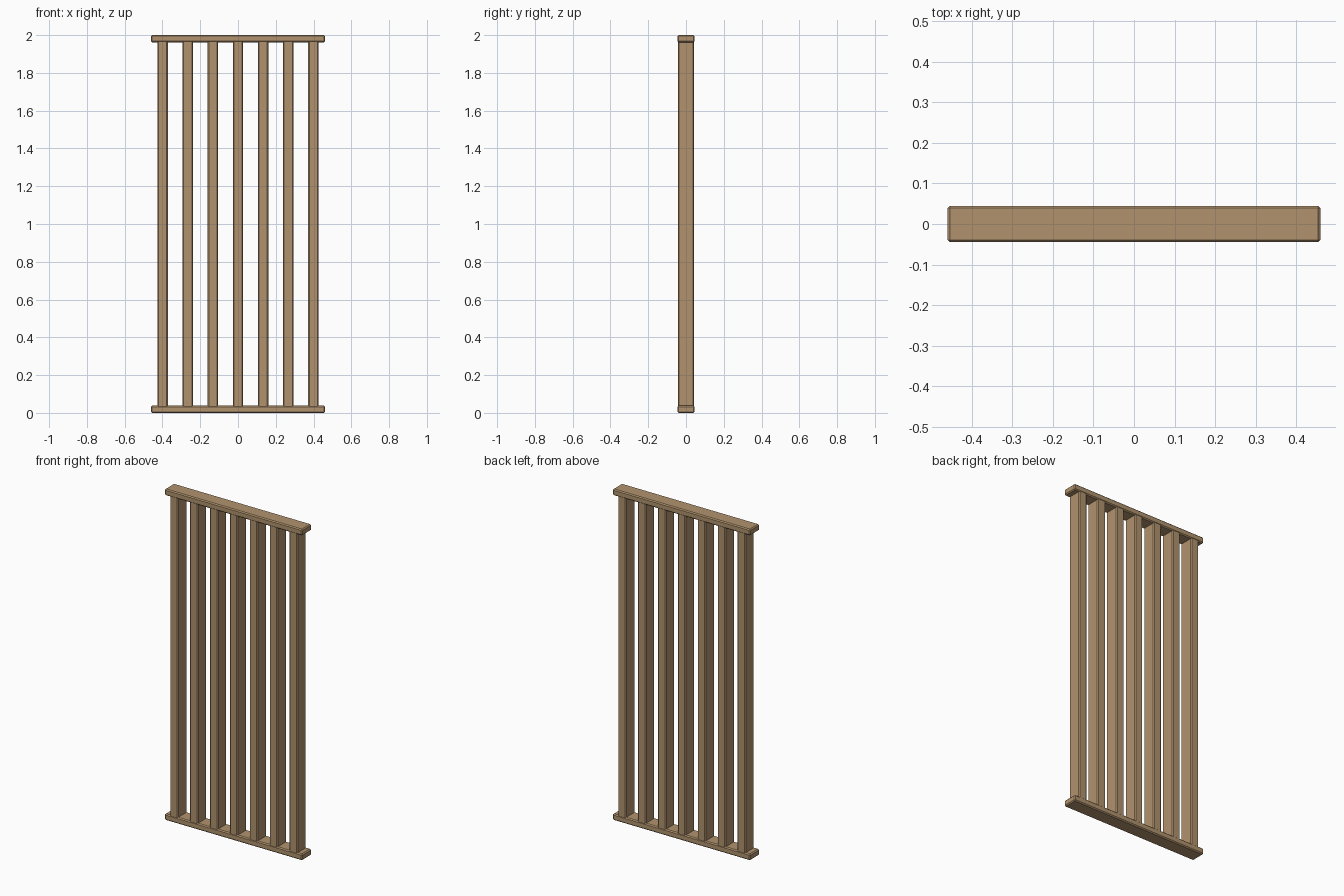
import bpy, bmesh

if "Cube" in bpy.data.objects:
    bpy.data.objects.remove(bpy.data.objects["Cube"])

wood = bpy.data.materials.new("wood")
wood.diffuse_color = (0.44, 0.29, 0.155, 1)
wood.use_nodes = True
wood.node_tree.nodes["Principled BSDF"].inputs["Base Color"].default_value = wood.diffuse_color


def board(name, size, centre, bevel=0.006):
    """Bevelled wooden board."""
    bm = bmesh.new()
    bmesh.ops.create_cube(bm, size=1)
    bmesh.ops.scale(bm, vec=size, verts=bm.verts)
    mesh = bpy.data.meshes.new(name)
    bm.to_mesh(mesh)
    bm.free()
    mesh.materials.append(wood)
    ob = bpy.data.objects.new(name, mesh)
    ob.location = centre
    bpy.context.collection.objects.link(ob)
    mod = ob.modifiers.new("bevel", 'BEVEL')
    mod.width = bevel
    mod.segments = 1
    return ob


RAIL_H = 0.038

# top and bottom rails
board("bottom_rail", (0.92, 0.09, RAIL_H), (0, 0, RAIL_H / 2))
board("top_rail", (0.92, 0.09, RAIL_H), (0, 0, 2 - RAIL_H / 2))

# seven vertical slats, ends sunk slightly into the rails
for i in range(7):
    board(f"slat_{i + 1}", (0.055, 0.086, 2 - 2 * RAIL_H + 0.02),
          ((i - 3) * 0.133, 0, 1))
